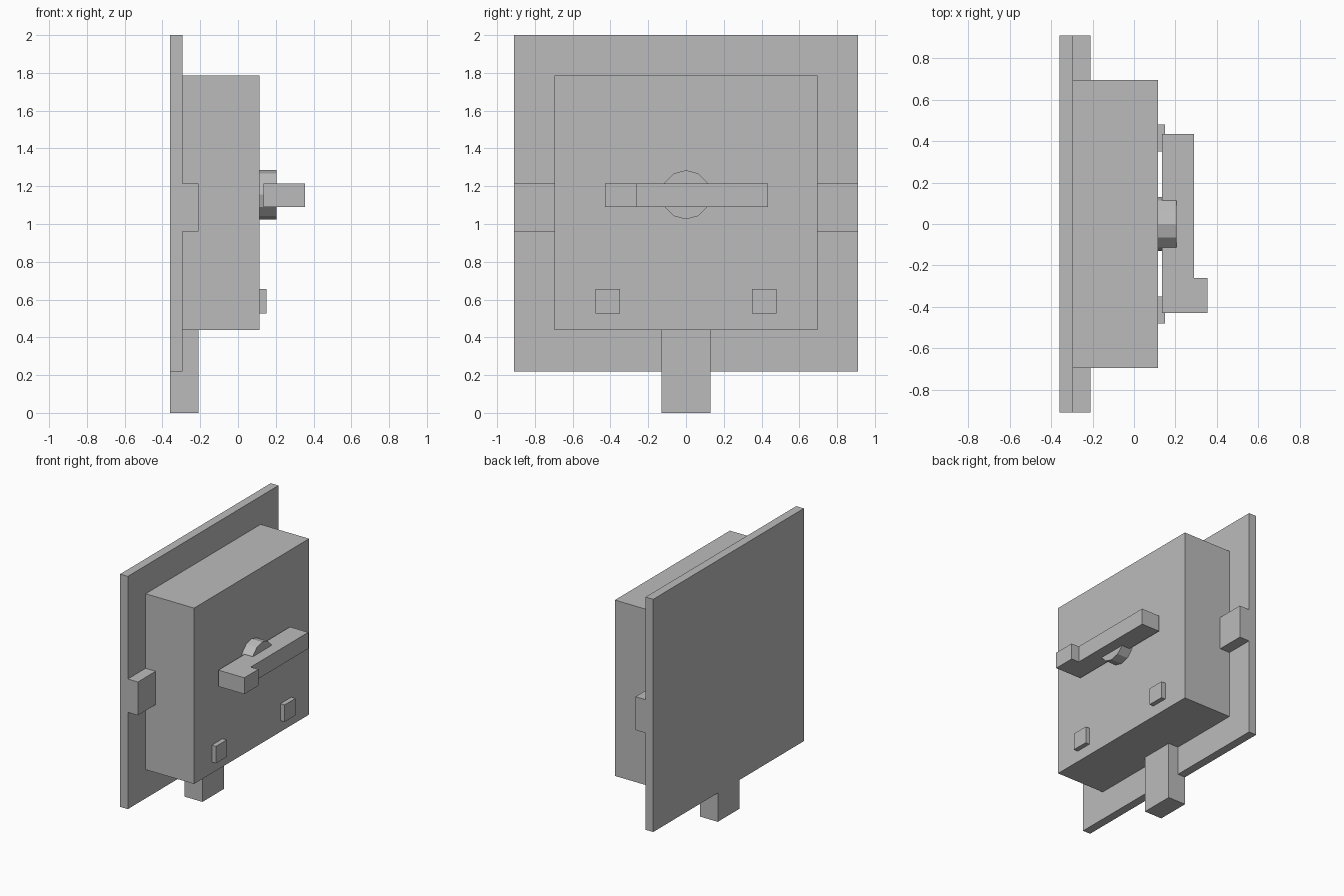
import bpy
import bmesh
import math
from mathutils import Vector

cube = bpy.data.objects.get("Cube")
if cube:
    bpy.data.objects.remove(cube, do_unlink=True)

grey = bpy.data.materials.new("plain grey")
grey.use_nodes = True
grey.diffuse_color = (0.5, 0.5, 0.5, 1)
grey.node_tree.nodes["Principled BSDF"].inputs["Base Color"].default_value = grey.diffuse_color


def prism(name, outline, sweep):
    """Extrude a flat outline along a vector."""
    bm = bmesh.new()
    face = bm.faces.new([bm.verts.new(p) for p in outline])
    top = bmesh.ops.extrude_face_region(bm, geom=[face])["geom"]
    verts = [v for v in top if isinstance(v, bmesh.types.BMVert)]
    bmesh.ops.translate(bm, verts=verts, vec=Vector(sweep))
    bmesh.ops.recalc_face_normals(bm, faces=bm.faces)
    mesh = bpy.data.meshes.new(name)
    bm.to_mesh(mesh)
    bm.free()
    mesh.materials.append(grey)
    obj = bpy.data.objects.new(name, mesh)
    bpy.context.collection.objects.link(obj)
    return obj


def box(name, x, y, z):
    outline = [(x[0], y[0], z[0]), (x[1], y[0], z[0]), (x[1], y[1], z[0]), (x[0], y[1], z[0])]
    return prism(name, outline, (0, 0, z[1] - z[0]))


BACK, PLATE, TAB, FACE = -0.36, -0.295, -0.21, 0.115

# Mounting plate and main housing
box("back_plate", (BACK, PLATE), (-0.91, 0.91), (0.22, 2.0))
box("housing", (PLATE, FACE), (-0.695, 0.695), (0.44, 1.785))

# Side tabs and small square buttons, mirrored in y
for side, s in (("front", -1), ("rear", 1)):
    box(side + "_tab", (PLATE, TAB), sorted((s * 0.695, s * 0.91)), (0.96, 1.215))
    box(side + "_button", (FACE, 0.15), sorted((s * 0.35, s * 0.48)), (0.525, 0.655))

# Bottom tab, stepped around the lower edge of the plate
tab = [(BACK, 0), (TAB, 0), (TAB, 0.44), (PLATE, 0.44), (PLATE, 0.22), (BACK, 0.22)]
prism("bottom_tab", [(x, -0.13, z) for x, z in tab], (0, 0.26, 0))

# Twelve-sided pivot
angles = [math.tau * i / 12 for i in range(12)]
prism("handle_pivot",
      [(FACE, 0.13 * math.sin(a), 1.155 + 0.13 * math.cos(a)) for a in angles],
      (0.09, 0, 0))

# Handle bar with a raised grip at one end
bar = [(0.135, -0.43), (0.355, -0.43), (0.355, -0.26), (0.29, -0.26), (0.29, 0.435), (0.135, 0.435)]
prism("handle", [(x, y, 1.09) for x, y in bar], (0, 0, 0.125))
